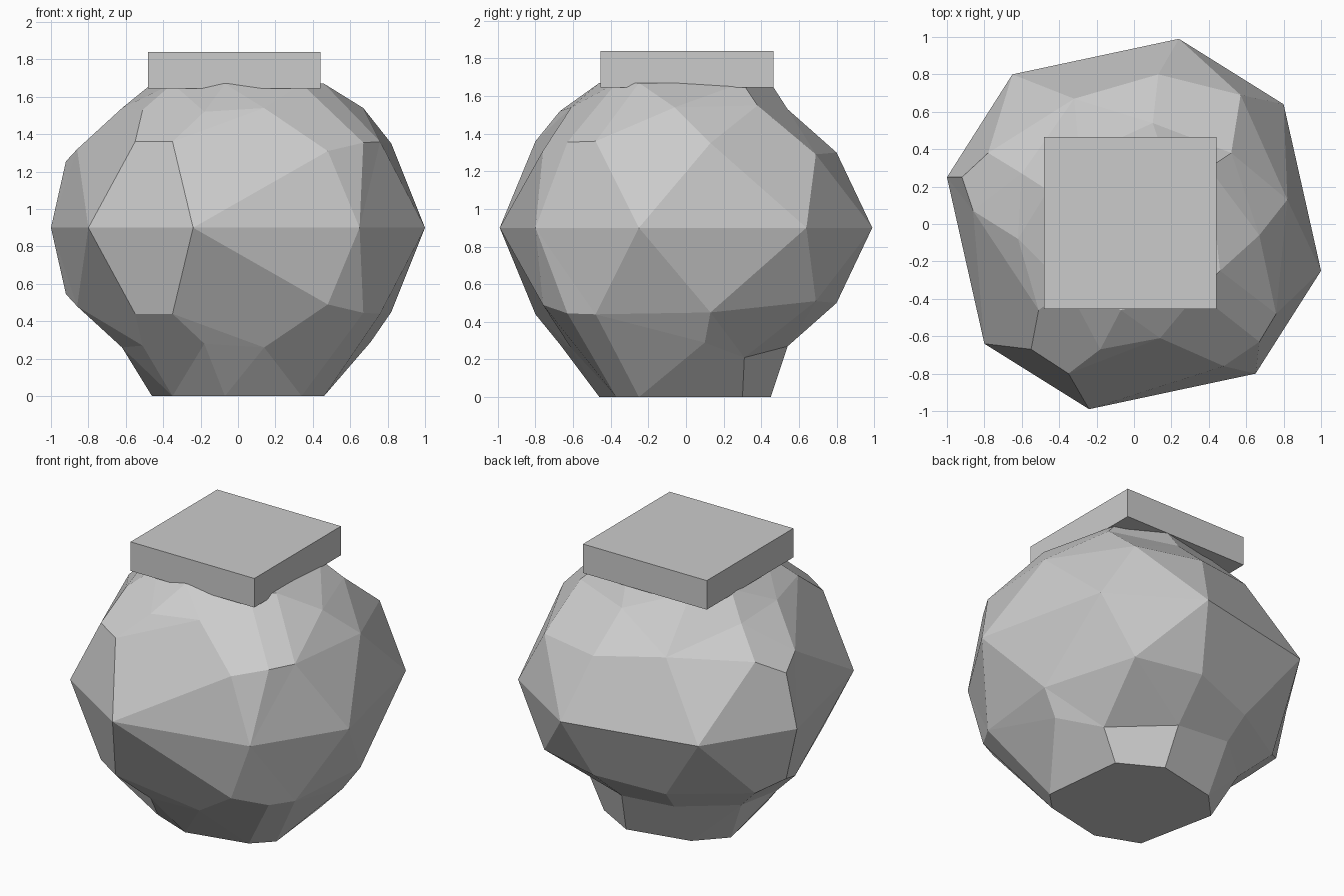
import bpy, bmesh, math
from mathutils import Vector

if "Cube" in bpy.data.objects:
    bpy.data.objects.remove(bpy.data.objects["Cube"])

MID = 0.9  # height of the widest ring


def make_object(name, bm):
    bmesh.ops.recalc_face_normals(bm, faces=bm.faces)
    me = bpy.data.meshes.new(name)
    bm.to_mesh(me)
    bm.free()
    ob = bpy.data.objects.new(name, me)
    bpy.context.collection.objects.link(ob)
    return ob


# widest ring: four corners, each repeated on the opposite side
points = []
for x, y in ((1.0, -0.25), (0.8, 0.64), (0.24, 0.99), (-0.65, 0.8)):
    points += [(x, y, 0), (-x, -y, 0)]

# corners shared by the upper and lower halves (offset from the ring)
shared = [
    (-.35, -.80, .46), (-.55, -.67, .46), (-.18, -.67, .62), (.14, -.61, .64),
    (.48, -.76, .41), (.67, -.63, .455), (.76, -.48, .46), (.82, .13, .45),
    (.57, .69, .39), (.13, .80, .40), (-.32, .67, .46), (.10, .54, .63),
    (-.78, .38, .44), (-.92, .25, .355), (-.60, .27, .61), (-.86, .07, .42),
    (-.62, -.08, .64), (-.51, -.46, .63),
]
# flat end outline
end = [(.34, -.37), (.46, -.25), (.40, .30), (.13, .45),
       (-.29, .36), (-.46, .18), (-.35, -.35), (-.07, -.46)]
for sign, height in ((1, .77), (-1, MID)):
    points += [(x, y, sign * z) for x, y, z in shared]
    points += [(x, y, sign * height) for x, y in end]
# corners that differ between the halves
points += [(.67, -.06, .64), (.52, .38, .65), (.71, .10, -.61),
           (.50, .31, -.69), (-.29, .54, -.60)]

# faceted body: join the corners over a sphere, then move them to their places
bm = bmesh.new()
place = {}
for p in points:
    v = Vector(p)
    vert = bm.verts.new(v.normalized())
    place[vert] = v + Vector((0, 0, MID))
bmesh.ops.convex_hull(bm, input=list(bm.verts))
for vert in bm.verts:
    vert.co = place[vert]
bmesh.ops.dissolve_limit(bm, angle_limit=math.radians(3),
                         verts=list(bm.verts), edges=list(bm.edges))
make_object("pot_body", bm)

# square lid
bm = bmesh.new()
bmesh.ops.create_cube(bm, size=1)
for v in bm.verts:
    v.co = Vector((v.co.x * .92 - .02, v.co.y * .92 + .005, v.co.z * .195 + 1.7425))
make_object("square_lid", bm)
